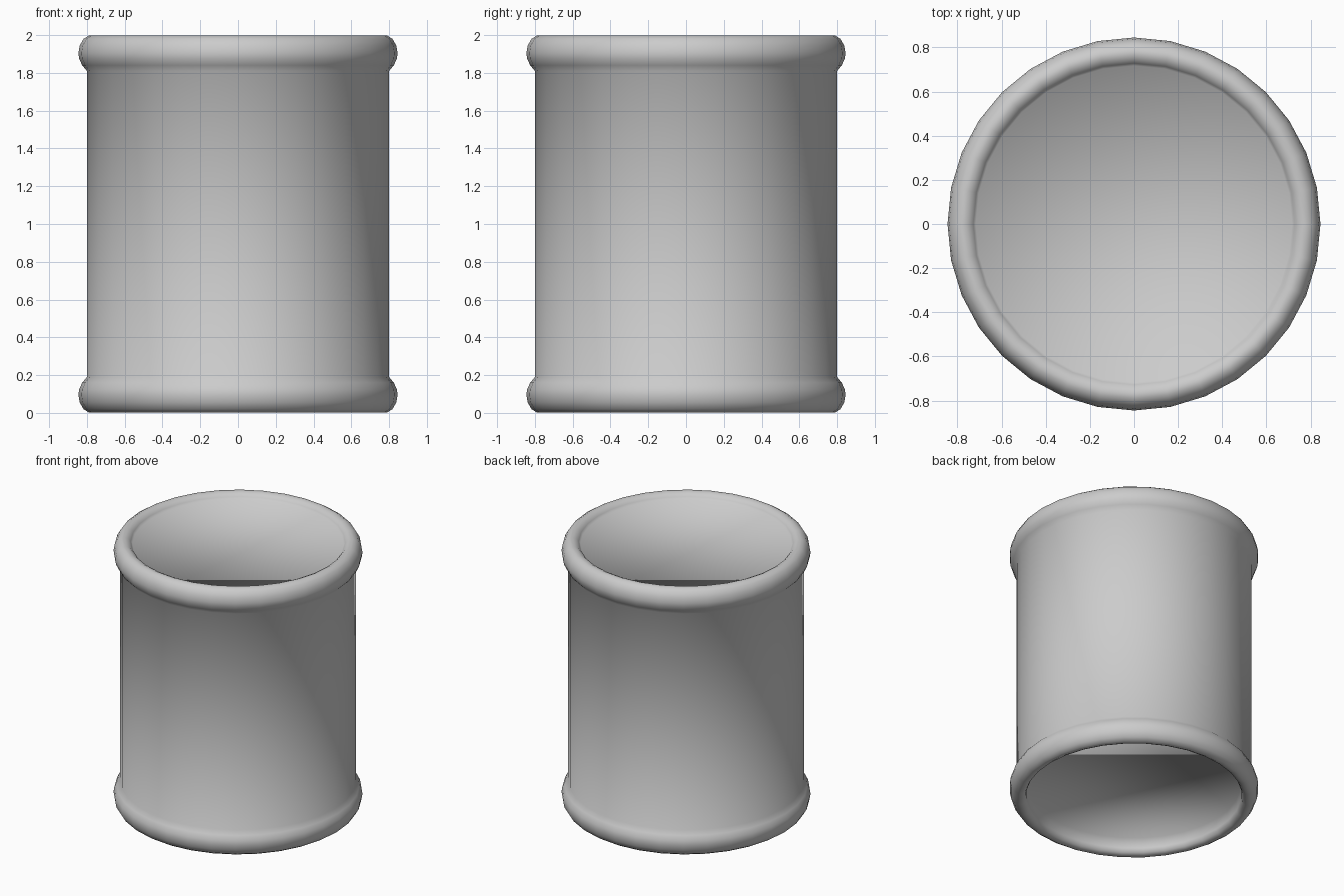
import bpy, bmesh, math

if "Cube" in bpy.data.objects:
    bpy.data.objects.remove(bpy.data.objects["Cube"])

SIDES = 32

# Half profile (radius, height above the middle): body edge and rounded bead
half = [(0.80, 0.81), (0.825, 0.84), (0.841, 0.875), (0.845, 0.905),
        (0.838, 0.945), (0.818, 0.98), (0.79, 0.998), (0.765, 0.999),
        (0.742, 0.988)]

# Mirror the bead to both ends, then add the lips leading in to the caps
bottom_lip = [(0.726, 0.118), (0.729, 0.04)]
top_lip = [(0.728, 1.974), (0.717, 1.957)]
profile = (bottom_lip + [(r, 1 - h) for r, h in reversed(half)]
           + [(r, 1 + h) for r, h in half] + top_lip)

bm = bmesh.new()
rings = []
for r, z in profile:
    rings.append([bm.verts.new((r * math.cos(2 * math.pi * i / SIDES),
                                r * math.sin(2 * math.pi * i / SIDES), z))
                  for i in range(SIDES)])

# Body wall and beads
for low, high in zip(rings, rings[1:]):
    for i in range(SIDES):
        j = (i + 1) % SIDES
        bm.faces.new((low[i], low[j], high[j], high[i]))

# Shallow top cap and deeper bottom cap
bm.faces.new(rings[0][::-1])
bm.faces.new(rings[-1])

# Smooth all over, so the caps shade as shallow dishes
for f in bm.faces:
    f.smooth = True

mesh = bpy.data.meshes.new("beaded_drum")
bm.to_mesh(mesh)
bm.free()
bpy.context.collection.objects.link(bpy.data.objects.new("beaded_drum", mesh))
